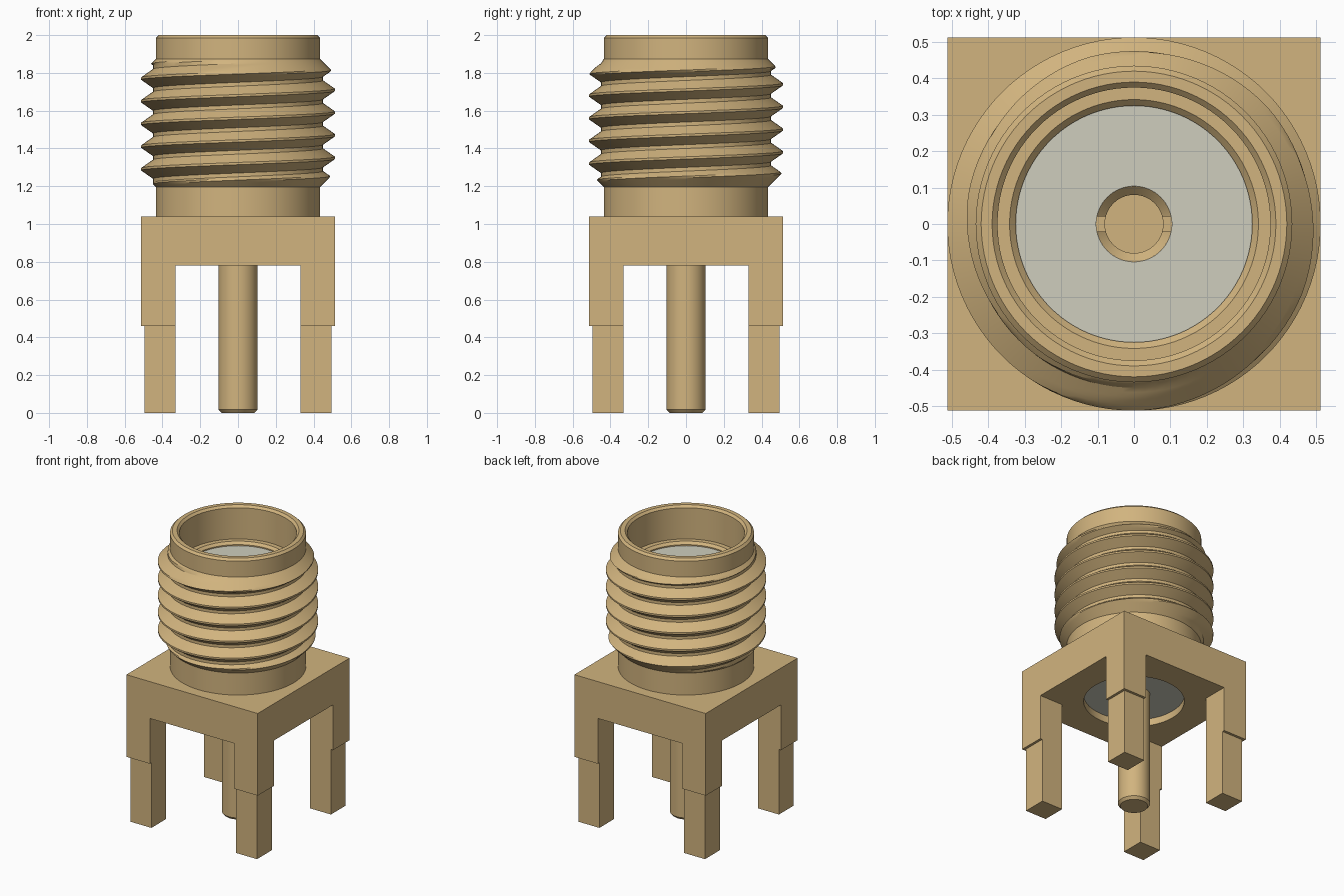
import bpy, bmesh, math
from mathutils import Matrix, Vector

default = bpy.data.objects.get("Cube")
if default:
    bpy.data.objects.remove(default, do_unlink=True)


def material(name, rgb):
    m = bpy.data.materials.new(name)
    m.use_nodes = True
    m.diffuse_color = (*rgb, 1)
    m.node_tree.nodes["Principled BSDF"].inputs["Base Color"].default_value = (*rgb, 1)
    return m


GOLD = material("gold plating", (0.64, 0.455, 0.21))
WHITE = material("pale insulator", (0.62, 0.615, 0.515))


def finish(name, bm, mat, smooth=True):
    bmesh.ops.remove_doubles(bm, verts=bm.verts, dist=1e-5)
    bmesh.ops.recalc_face_normals(bm, faces=bm.faces)
    mesh = bpy.data.meshes.new(name)
    bm.to_mesh(mesh)
    bm.free()
    mesh.materials.append(mat)
    ob = bpy.data.objects.new(name, mesh)
    bpy.context.collection.objects.link(ob)
    if smooth:
        activate(ob)
        bpy.ops.object.shade_smooth_by_angle(angle=math.radians(25))
    return ob


def activate(ob):
    bpy.ops.object.select_all(action='DESELECT')
    ob.select_set(True)
    bpy.context.view_layer.objects.active = ob


def add_box(bm, lo, hi):
    lo, hi = Vector(lo), Vector(hi)
    mat = Matrix.Translation((lo + hi) / 2) @ Matrix.Diagonal((*(hi - lo), 1))
    bmesh.ops.create_cube(bm, size=1, matrix=mat)


def ring_point(r, z, i, n):
    a = math.tau * i / n
    return (r * math.cos(a), r * math.sin(a), z)


def revolve(name, profile, mat, closed=False, n=96):
    """Turn an (r, z) profile around the z axis."""
    bm = bmesh.new()
    cols = [[bm.verts.new(ring_point(r, z, i, n)) for r, z in profile] for i in range(n)]
    count = len(profile)
    for i in range(n):
        a, b = cols[i], cols[(i + 1) % n]
        for j in range(count if closed else count - 1):
            k = (j + 1) % count
            bm.faces.new((a[j], b[j], b[k], a[k]))
    return finish(name, bm, mat)


def cut(ob, cutter):
    mod = ob.modifiers.new("cut", 'BOOLEAN')
    mod.operation = 'DIFFERENCE'
    mod.solver = 'EXACT'
    mod.object = cutter
    activate(ob)
    bpy.ops.object.modifier_apply(modifier=mod.name)
    bpy.data.objects.remove(cutter, do_unlink=True)


HALF, INNER, FOOT = 0.513, 0.33, 0.495
BASE, TOP = 0.78, 1.04
BORE = 0.325

# Square base with a round through hole
bm = bmesh.new()
add_box(bm, (-HALF, -HALF, BASE), (HALF, HALF, TOP))
base = finish("base_block", bm, GOLD, smooth=False)
hole = revolve("hole_cutter", [(0, 0.6), (BORE, 0.6), (BORE, 1.2), (0, 1.2)], GOLD)
cut(base, hole)

# Four stepped corner legs
for side, sx in (("left", 1), ("right", -1)):
    for end, sy in (("back", 1), ("front", -1)):
        bm = bmesh.new()
        for outer, z0, z1 in ((HALF, 0.46, BASE), (FOOT, 0, 0.46)):
            xs, ys = sorted((sx * INNER, sx * outer)), sorted((sy * INNER, sy * outer))
            add_box(bm, (xs[0], ys[0], z0), (xs[1], ys[1], z1))
        finish(f"{end}_{side}_leg", bm, GOLD, smooth=False)

# Hollow barrel with chamfered rim and inner ledge
revolve("barrel", [
    (0.435, TOP), (0.435, 1.985), (0.42, 2), (0.39, 2), (0.375, 1.985),
    (0.375, 1.765), (0.342, 1.765), (BORE, 1.748), (BORE, TOP)], GOLD, closed=True)

# Helical thread, limited by a 45 degree chamfer at each end
PITCH, CREST, ROOT, LOW, HIGH = 0.12, 0.513, 0.45, 1.195, 1.873
FLAT, WIDTH, STEPS, SEGS = 0.006, 0.05, 5, 96
flank = [(FLAT + (WIDTH - FLAT) * t / STEPS, CREST + (ROOT - CREST) * t / STEPS)
         for t in range(STEPS + 1)]
tooth = [(-d, r) for d, r in reversed(flank)] + flank


def thread_point(i, turn, d, r):
    z = 1.71 + PITCH * (turn + i / SEGS) + d
    z = min(max(z, LOW), HIGH)
    r = min(r, 0.435 + min(z - LOW, HIGH - z))
    return ring_point(r, z, i, SEGS)


bm = bmesh.new()
columns = [[bm.verts.new(thread_point(i, turn, d, r))
            for turn in range(-6, 3) for d, r in tooth] for i in range(SEGS + 1)]
for a, b in zip(columns, columns[1:]):
    for j in range(len(a) - 1):
        bm.faces.new((a[j], b[j], b[j + 1], a[j + 1]))
finish("thread", bm, GOLD)

# Insulator sleeve around the contact
PIN, FACE = 0.104, 1.74
revolve("insulator", [(PIN, 0.83), (BORE, 0.83), (BORE, FACE), (PIN, FACE)], WHITE, closed=True)

# Centre contact: solid pin below, slotted socket above
contact = revolve("centre_contact", [
    (0, 0), (0.088, 0), (PIN, 0.018), (PIN, FACE), (0.08, FACE - 0.024),
    (0.08, 1.45), (0, 1.45)], GOLD, n=64)
bm = bmesh.new()
add_box(bm, (-0.2, -0.02, 1.5), (0.2, 0.02, 1.9))
cut(contact, finish("slot_cutter", bm, GOLD, smooth=False))
